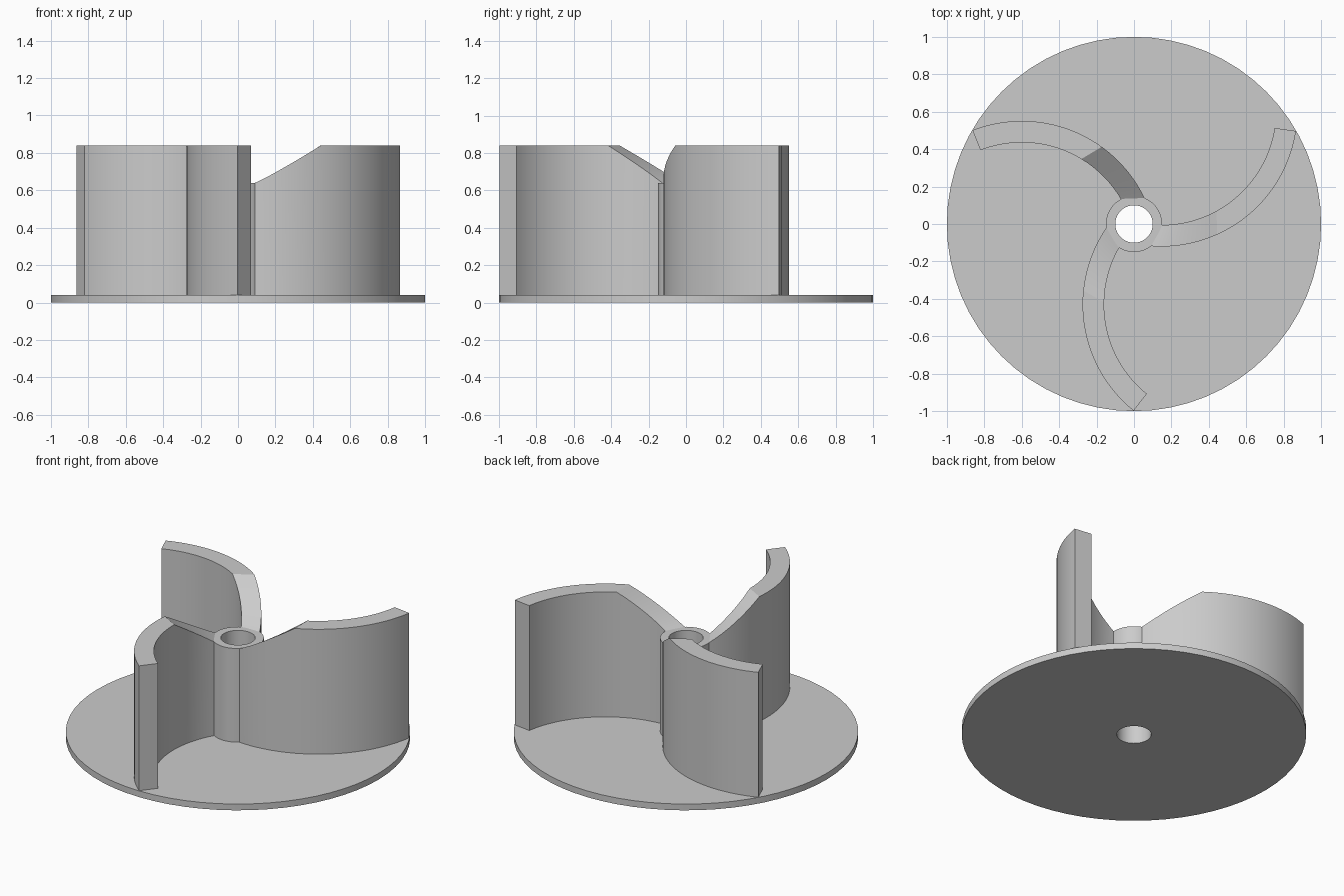
import bpy, bmesh, math
from mathutils import Matrix, Vector

if "Cube" in bpy.data.objects:
    bpy.data.objects.remove(bpy.data.objects["Cube"], do_unlink=True)

grey = bpy.data.materials.new("plain_grey")
grey.use_nodes = True
grey.diffuse_color = (0.6, 0.6, 0.6, 1)
grey.node_tree.nodes["Principled BSDF"].inputs["Base Color"].default_value = (0.6, 0.6, 0.6, 1)

BASE_TOP, HUB_TOP, BLADE_TOP = 0.04, 0.64, 0.84
HUB_R, SLOPE_R = 0.15, 0.447          # the blade tops slope between these radii
ARC_CENTRE = Vector((0.453, -0.43))   # centre of the blade's curve
SEGMENTS = 64


def finish(name, bm):
    bmesh.ops.recalc_face_normals(bm, faces=bm.faces)
    mesh = bpy.data.meshes.new(name)
    bm.to_mesh(mesh)
    bm.free()
    obj = bpy.data.objects.new(name, mesh)
    bpy.context.collection.objects.link(obj)
    mesh.materials.append(grey)
    bpy.ops.object.select_all(action='DESELECT')
    obj.select_set(True)
    bpy.context.view_layer.objects.active = obj
    bpy.ops.object.shade_smooth_by_angle(angle=math.radians(25))
    return obj


def bridge_rings(bm, rings):
    for a, b in zip(rings, rings[1:]):
        for i in range(len(a)):
            j = (i + 1) % len(a)
            bm.faces.new((a[i], a[j], b[j], b[i]))


# Base disc and bored hub, turned from one closed profile
profile = [(0.1, 0), (1, 0), (1, BASE_TOP), (HUB_R, BASE_TOP), (HUB_R, HUB_TOP), (0.1, HUB_TOP)]
bm = bmesh.new()
rings = []
for s in range(SEGMENTS):
    a = math.tau * s / SEGMENTS
    rings.append([bm.verts.new((r * math.cos(a), r * math.sin(a), z)) for r, z in profile])
bridge_rings(bm, rings + rings[:1])
finish("base_disc_and_hub", bm)


def arc_points(radius, tip_r):
    """Points on the blade arc from inside the hub, past the slope end, to the tip."""
    d = ARC_CENTRE.length
    phi = math.atan2(ARC_CENTRE.y, ARC_CENTRE.x)

    def angle_at(r):
        return phi - math.acos((r * r - d * d - radius ** 2) / (2 * d * radius))

    start, bend, tip = (angle_at(r) for r in (0.14, SLOPE_R, tip_r))
    angles = [start + (bend - start) * i / 8 for i in range(8)]
    angles += [bend + (tip - bend) * i / 20 for i in range(21)]
    return [ARC_CENTRE + radius * Vector((math.cos(a), math.sin(a))) for a in angles]


def top_height(p):
    t = (p.length - HUB_R) / (SLOPE_R - HUB_R)
    return min(BLADE_TOP, HUB_TOP + (BLADE_TOP - HUB_TOP) * t)


# Three curved blades with sloping inner tops
for k, name in enumerate(("front_blade", "right_blade", "left_blade")):
    turn = Matrix.Rotation(-math.tau * k / 3, 4, 'Z')
    bm = bmesh.new()
    sections = []
    for p, q in zip(arc_points(0.728, 0.998), arc_points(0.613, 0.91)):
        corners = [(p, BASE_TOP), (q, BASE_TOP), (q, top_height(q)), (p, top_height(p))]
        sections.append([bm.verts.new(turn @ Vector((c.x, c.y, z))) for c, z in corners])
    bridge_rings(bm, sections)
    bm.faces.new(sections[0])
    bm.faces.new(sections[-1])
    finish(name, bm)
